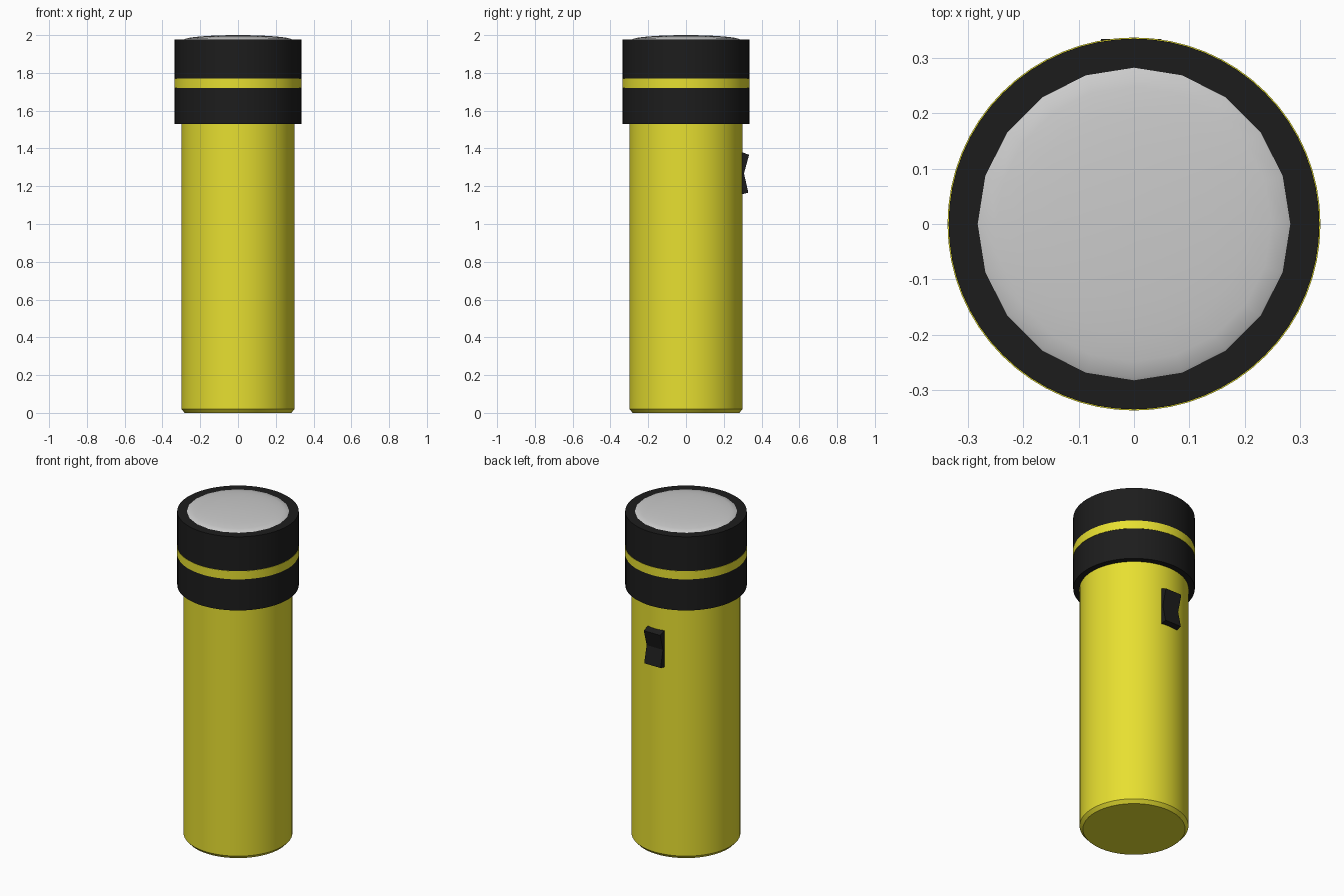
import bpy, bmesh, math

if "Cube" in bpy.data.objects:
    bpy.data.objects.remove(bpy.data.objects["Cube"])


def paint(name, rgb):
    mat = bpy.data.materials.new(name)
    mat.diffuse_color = (*rgb, 1)
    mat.use_nodes = True
    mat.node_tree.nodes["Principled BSDF"].inputs["Base Color"].default_value = mat.diffuse_color
    return mat


def add_object(name, bm, mat=None, smooth=True):
    bmesh.ops.recalc_face_normals(bm, faces=bm.faces)
    mesh = bpy.data.meshes.new(name)
    bm.to_mesh(mesh)
    bm.free()
    obj = bpy.data.objects.new(name, mesh)
    bpy.context.collection.objects.link(obj)
    if mat:
        mesh.materials.append(mat)
    if smooth:
        bpy.ops.object.select_all(action='DESELECT')
        obj.select_set(True)
        bpy.context.view_layer.objects.active = obj
        bpy.ops.object.shade_smooth_by_angle(angle=math.radians(30))
    return obj


def lathe(name, profile, sides, mat=None):
    """Stack rings of (radius, z) and close both ends."""
    bm = bmesh.new()
    rings = []
    for r, z in profile:
        rings.append([bm.verts.new((r * math.cos(math.tau * i / sides),
                                    r * math.sin(math.tau * i / sides), z))
                      for i in range(sides)])
    for low, high in zip(rings, rings[1:]):
        for i in range(sides):
            j = (i + 1) % sides
            bm.faces.new((low[i], low[j], high[j], high[i]))
    bm.faces.new(rings[0][::-1])
    bm.faces.new(rings[-1])
    return add_object(name, bm, mat)


yellow = paint("yellow", (0.80, 0.74, 0.03))
black = paint("black", (0.012, 0.012, 0.012))

# Barrel with chamfered base
lathe("body", [(0.282, 0), (0.30, 0.02), (0.30, 1.535)], 64, yellow)

# Head: two black collars with a yellow band between them
lathe("head_lower", [(0.335, 1.53), (0.335, 1.72)], 64, black)
lathe("head_band", [(0.337, 1.72), (0.337, 1.77)], 64, yellow)
lathe("head_upper", [(0.335, 1.77), (0.335, 1.978)], 64, black)

# Low, 20-sided domed lens
dome = [(0.287 * math.cos(a), 1.975 + 0.025 * math.sin(a))
        for a in (math.radians(d) for d in (0, 15, 30, 45, 60, 75, 87))]
lathe("lens", dome, 20)

# Rocker switch: V-notched side profile (y, z) extruded along x
bm = bmesh.new()
side = [(0.28, 1.385), (0.297, 1.38), (0.334, 1.366), (0.307, 1.268),
        (0.330, 1.166), (0.297, 1.158), (0.28, 1.158)]
face = bm.faces.new([bm.verts.new((-0.06, y, z)) for y, z in side])
ext = bmesh.ops.extrude_face_region(bm, geom=[face])["geom"]
bmesh.ops.translate(bm, vec=(0.11, 0, 0),
                    verts=[v for v in ext if isinstance(v, bmesh.types.BMVert)])
if not face.is_valid or all(len(e.link_faces) == 2 for e in bm.edges):
    pass
else:
    bmesh.ops.holes_fill(bm, edges=bm.edges, sides=0)
add_object("switch", bm, black, smooth=False)
